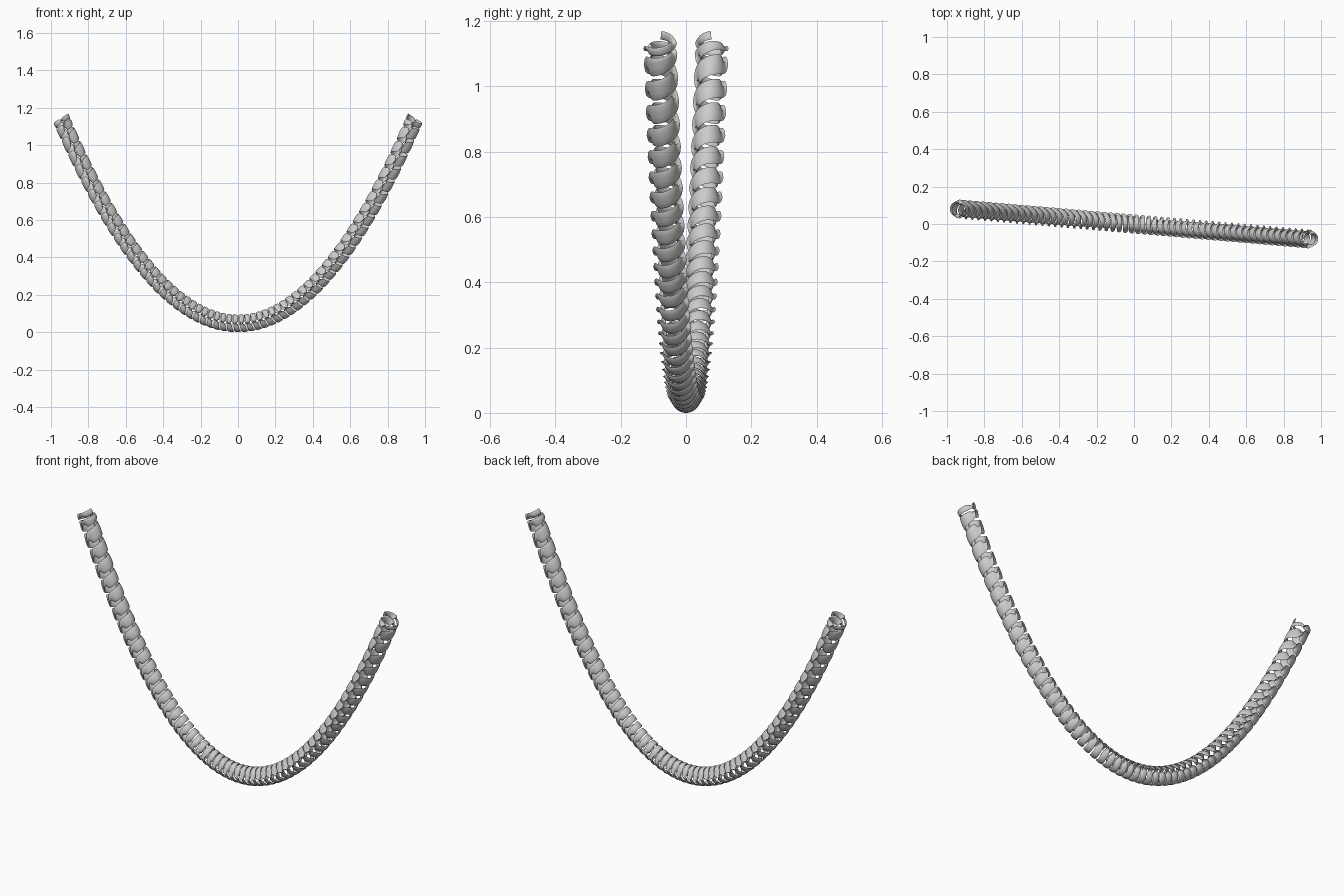
import bpy, bmesh, math
from mathutils import Vector

if "Cube" in bpy.data.objects:
    bpy.data.objects.remove(bpy.data.objects["Cube"])

TURNS, STEPS, SIDES = 57, 56, 10
X_END = 0.93                       # where the arc stops and the straight end coils begin
HALF_SPAN = 0.975                  # half length of the unbent coil
A = 1.215                          # arc: z = A * x^2
RY, RZ = 0.038, 0.0435             # coil radii
HALF_W, HALF_T = 0.0140, 0.0038    # strand half width and half thickness
YAW = math.atan2(-0.08, 0.945)     # slight turn of the whole arc about z
PITCH = 2 * HALF_SPAN / TURNS


def bend(p):
    """Map a point of the straight coil (along x) onto the hanging arc."""
    x = max(-X_END, min(X_END, p.x))
    slope = 2 * A * x
    t = Vector((1, 0, slope)).normalized()
    n = Vector((-slope, 0, 1)).normalized()
    q = Vector((x, p.y, A * x ** 2)) + n * p.z + t * (p.x - x)
    c, s = math.cos(YAW), math.sin(YAW)
    return Vector((q.x * c - q.y * s, q.x * s + q.y * c, q.z))


# Flat strand wound as a coil, its width kept level
bm = bmesh.new()
rings = []
total = TURNS * STEPS
for i in range(total + 1):
    a = 2 * math.pi * i / STEPS
    centre = Vector((-HALF_SPAN + PITCH * i / STEPS, -RY * math.sin(a), RZ * math.cos(a)))
    tan = Vector((PITCH / (2 * math.pi), -RY * math.cos(a), -RZ * math.sin(a))).normalized()
    side = Vector((-tan.y, tan.x, 0)).normalized()
    up = tan.cross(side)
    ring = []
    for k in range(SIDES):
        f = 2 * math.pi * k / SIDES
        p = centre + side * HALF_W * math.cos(f) + up * HALF_T * math.sin(f)
        ring.append(bm.verts.new(bend(p)))
    rings.append(ring)

for r0, r1 in zip(rings, rings[1:]):
    for k in range(SIDES):
        m = (k + 1) % SIDES
        bm.faces.new((r0[k], r0[m], r1[m], r1[k]))
bm.faces.new(rings[0][::-1])
bm.faces.new(rings[-1])
bmesh.ops.recalc_face_normals(bm, faces=bm.faces)

# Stand the arc on the ground
low = min(v.co.z for v in bm.verts)
bmesh.ops.translate(bm, verts=bm.verts, vec=(0, 0, -low))

mesh = bpy.data.meshes.new("coiled_cord")
bm.to_mesh(mesh)
bm.free()
cord = bpy.data.objects.new("coiled_cord", mesh)
bpy.context.collection.objects.link(cord)
bpy.context.view_layer.objects.active = cord
cord.select_set(True)
bpy.ops.object.shade_smooth_by_angle(angle=math.radians(50))
